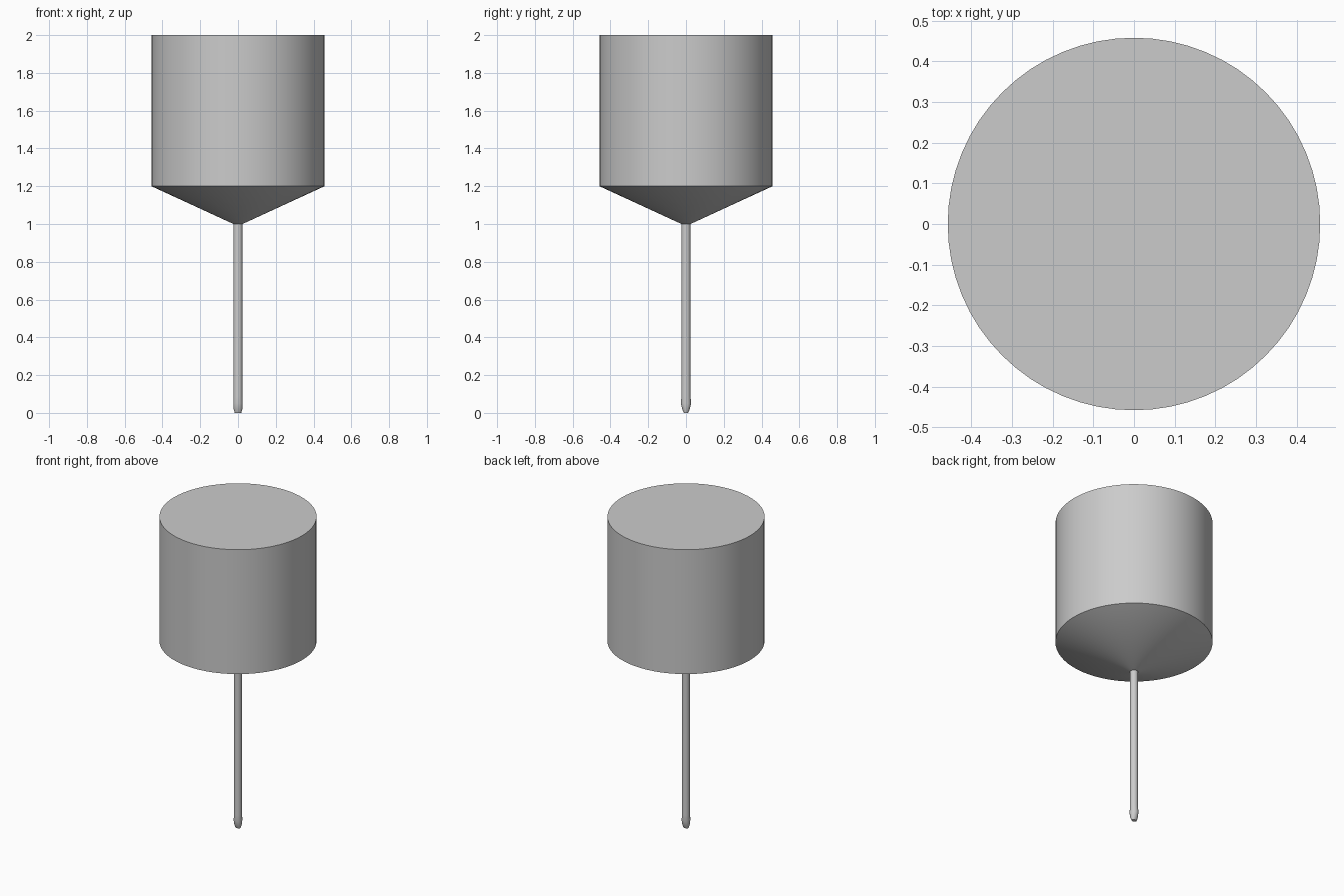
import bpy, bmesh
from math import cos, sin, pi

cube = bpy.data.objects.get("Cube")
if cube:
    bpy.data.objects.remove(cube, do_unlink=True)

grey = bpy.data.materials.new("plain grey")
grey.use_nodes = True
colour = (0.6, 0.6, 0.6, 1)
grey.diffuse_color = colour
grey.node_tree.nodes["Principled BSDF"].inputs["Base Color"].default_value = colour


def loft(name, rings, sides):
    """Bridge elliptical rings (x radius, y radius, z), listed from bottom to top."""
    bm = bmesh.new()
    loops = []
    for rx, ry, z in rings:
        angles = [2 * pi * i / sides for i in range(sides)]
        loops.append([bm.verts.new((rx * cos(a), ry * sin(a), z)) for a in angles])
    for low, high in zip(loops, loops[1:]):
        for i in range(sides):
            j = (i + 1) % sides
            bm.faces.new((low[i], low[j], high[j], high[i]))
    bm.faces.new(loops[0][::-1])
    bm.faces.new(loops[-1])
    mesh = bpy.data.meshes.new(name)
    bm.to_mesh(mesh)
    bm.free()
    mesh.materials.append(grey)
    obj = bpy.data.objects.new(name, mesh)
    bpy.context.collection.objects.link(obj)
    bpy.context.view_layer.objects.active = obj
    obj.select_set(True)
    bpy.ops.object.shade_smooth_by_angle(angle=pi / 6)
    obj.select_set(False)
    return obj


# Drum with a conical underside
R, S = 0.458, 0.024
loft("drum", [(S, S, 1.0), (R, R, 1.2), (R, R, 2.0)], 64)

# Thin stem with a narrowed tip
loft("stem", [(0.017, 0.011, 0), (0.023, 0.02, 0.02), (0.025, 0.027, 0.05),
              (S, S, 0.09), (S, S, 1.005)], 16)
